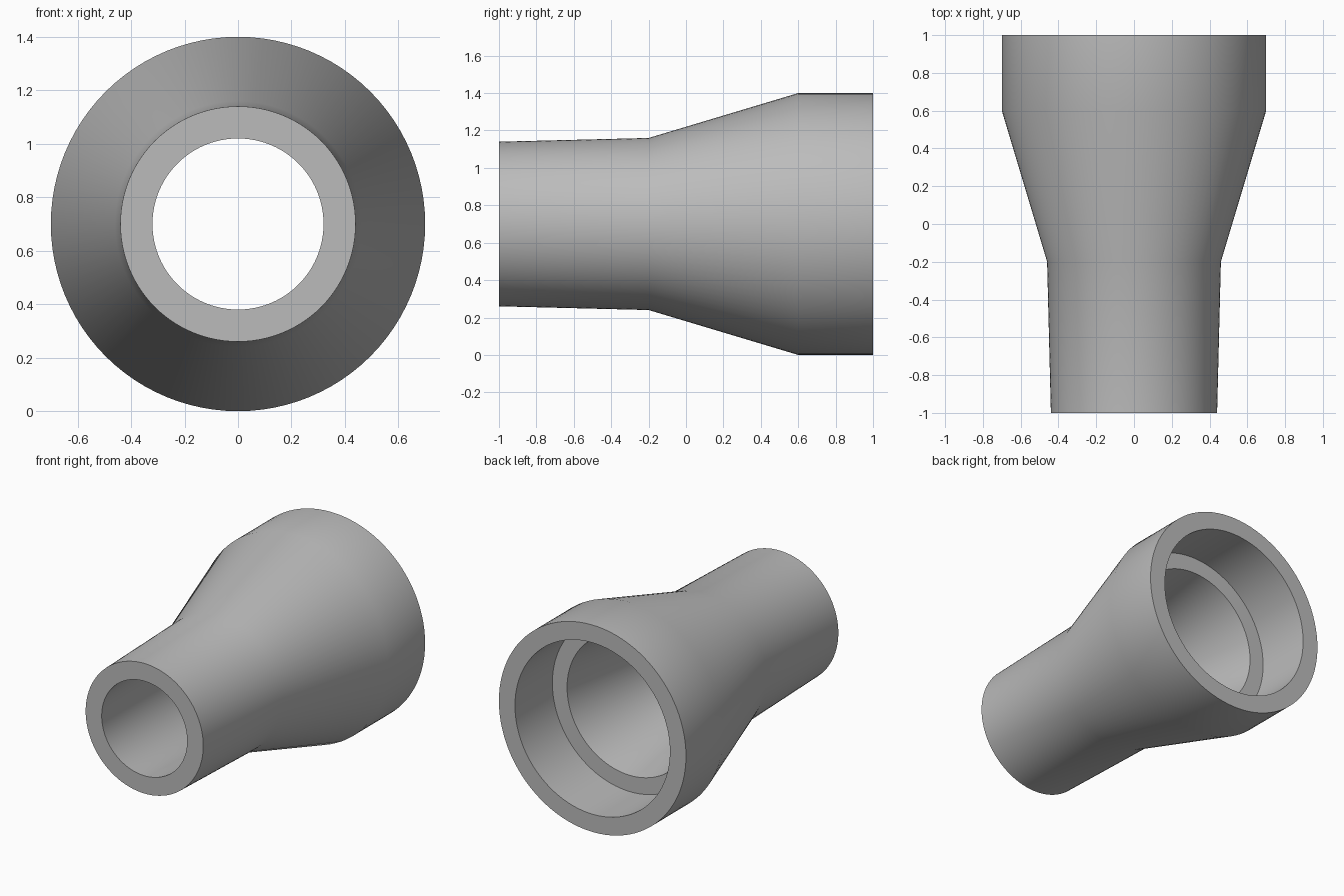
import bpy
import bmesh
from math import cos, sin, pi, radians

cube = bpy.data.objects.get("Cube")
if cube:
    bpy.data.objects.remove(cube, do_unlink=True)

SEGMENTS = 96
CENTRE_Z = 0.7

# Closed wall section as (radius, y): outside front to back, then inside back to front
PROFILE = [
    (0.44, -1.0), (0.46, -0.2), (0.70, 0.6), (0.70, 1.0),
    (0.58, 1.0), (0.58, 0.6), (0.47, 0.6), (0.34, -0.2), (0.32, -1.0),
]


def make_material(name, colour):
    mat = bpy.data.materials.new(name)
    mat.use_nodes = True
    mat.diffuse_color = colour
    mat.node_tree.nodes["Principled BSDF"].inputs["Base Color"].default_value = colour
    return mat


def lathe(name, profile, material):
    """Revolve a closed section around the y axis."""
    bm = bmesh.new()
    rings = []
    for i in range(SEGMENTS):
        a = 2 * pi * i / SEGMENTS
        rings.append([bm.verts.new((r * cos(a), y, CENTRE_Z + r * sin(a)))
                      for r, y in profile])
    for i, ring in enumerate(rings):
        following = rings[(i + 1) % SEGMENTS]
        for j in range(len(profile)):
            k = (j + 1) % len(profile)
            bm.faces.new((ring[j], ring[k], following[k], following[j]))
    bmesh.ops.recalc_face_normals(bm, faces=bm.faces)
    mesh = bpy.data.meshes.new(name)
    bm.to_mesh(mesh)
    bm.free()
    mesh.materials.append(material)
    obj = bpy.data.objects.new(name, mesh)
    bpy.context.collection.objects.link(obj)
    return obj


# Stepped reducer sleeve with a socket at the wide end
sleeve = lathe("reducer_sleeve", PROFILE, make_material("plain grey", (0.5, 0.5, 0.5, 1)))
bpy.ops.object.select_all(action="DESELECT")
sleeve.select_set(True)
bpy.context.view_layer.objects.active = sleeve
bpy.ops.object.shade_smooth_by_angle(angle=radians(30))
